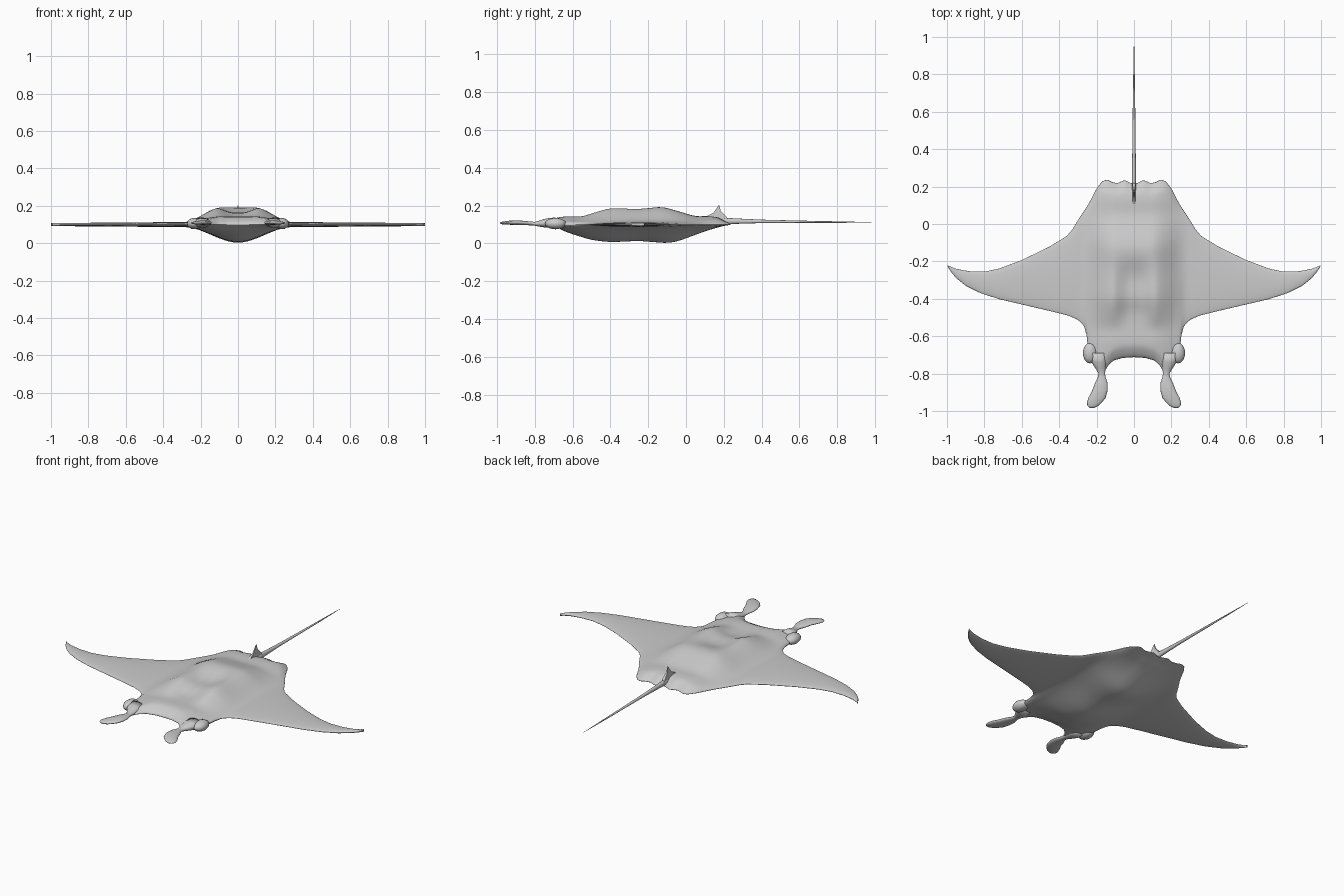
import bpy, bmesh, math

if "Cube" in bpy.data.objects:
    bpy.data.objects.remove(bpy.data.objects["Cube"])

skin = bpy.data.materials.new("grey skin")
skin.diffuse_color = (0.6, 0.6, 0.6, 1)
skin.use_nodes = True
skin.node_tree.nodes["Principled BSDF"].inputs["Base Color"].default_value = skin.diffuse_color


def lerp_table(table, t):
    """Piecewise linear lookup in (position, value) pairs."""
    if t <= table[0][0]:
        return table[0][1]
    for (a, p), (b, q) in zip(table, table[1:]):
        if t <= b:
            return p + (q - p) * (t - a) / (b - a)
    return table[-1][1]


def smooth_table(table, t, r=0.025):
    return sum(lerp_table(table, t + k * r / 2) for k in (-2, -1, 0, 1, 2)) / 5


def smoothstep(a, b, t):
    t = max(0, min(1, (t - a) / (b - a)))
    return t * t * (3 - 2 * t)


def finish(name, bm):
    bmesh.ops.remove_doubles(bm, verts=bm.verts, dist=0.0002)
    bmesh.ops.recalc_face_normals(bm, faces=bm.faces)
    mesh = bpy.data.meshes.new(name)
    bm.to_mesh(mesh)
    bm.free()
    mesh.shade_smooth()
    mesh.materials.append(skin)
    obj = bpy.data.objects.new(name, mesh)
    bpy.context.collection.objects.link(obj)
    return obj


def loft(name, rings, sides=16, side=1):
    """Elliptical rings along y: (y, centre x, centre z, half width, half height)."""
    bm = bmesh.new()
    loops = []
    for y, cx, cz, hw, hh in rings:
        loops.append([bm.verts.new((side * (cx + hw * math.cos(a)), y, cz + hh * math.sin(a)))
                      for a in (2 * math.pi * i / sides for i in range(sides))])
    for p, q in zip(loops, loops[1:]):
        for i in range(sides):
            j = (i + 1) % sides
            bm.faces.new((p[i], p[j], q[j], q[i]))
    bm.faces.new(loops[0])
    bm.faces.new(loops[-1])
    return finish(name, bm)


# Outline of half the body: leading and trailing edge by span
LEAD = [(0, -.712), (.06, -.716), (.11, -.73), (.14, -.76), (.155, -.785), (.19, -.785),
        (.215, -.745), (.24, -.72), (.249, -.63), (.256, -.575), (.27, -.54), (.30, -.512),
        (.35, -.49), (.45, -.465), (.6, -.43), (.72, -.402), (.82, -.37), (.9, -.33),
        (.95, -.29), (.98, -.255), (1, -.22)]
TRAIL = [(0, .215), (.02, .22), (.05, .235), (.09, .218), (.12, .225), (.145, .238), (.17, .228),
         (.2, .19), (.225, .14), (.25, .095), (.3, .02), (.33, -.03), (.36, -.065), (.45, -.12),
         (.6, -.193), (.72, -.238), (.8, -.255), (.88, -.253), (.95, -.24), (1, -.22)]
# Height of the back and depth of the belly along the body
BACK = [(-.79, .01), (-.7, .03), (-.62, .035), (-.56, .028), (-.48, .055), (-.4, .078),
        (-.25, .07), (-.12, .078), (0, .045), (.05, .03), (.12, .035), (.18, .03), (.24, .008)]
BELLY = [(-.79, .0), (-.7, .005), (-.62, .035), (-.5, .068), (-.4, .078), (-.25, .07),
         (-.1, .083), (-.05, .076), (.1, .025), (.2, 0)]


def heights(x, y, edge, v):
    ax = abs(x)
    wing = (.016 - .008 * ax) * math.sqrt(max(0, 4 * v * (1 - v)))
    rim = math.sqrt(max(0, min(1, edge / .06)))
    # two ridges diverging toward the head, with a shallow valley between
    valley = .028 * smoothstep(-.15, -.32, y) * smoothstep(-.58, -.45, y)
    valley *= 1 - smoothstep(.02, .13, ax)
    top = smooth_table(BACK, y) * (1 - smoothstep(.09, .29, ax)) - valley
    low = smooth_table(BELLY, y) * (1 - smoothstep(.0, .29, ax))
    return .1 + wing + rim * top, .1 - wing - rim * low


# Body and wings as one skin
COLS, ROWS = 160, 44
bm = bmesh.new()
upper, lower = [], []
for i in range(COLS + 1):
    s = 2 * i / COLS - 1
    x = math.copysign(.6 * abs(s) + .4 * (1 - (1 - abs(s)) ** 2) * abs(s), s)
    y0, y1 = lerp_table(LEAD, abs(x)), lerp_table(TRAIL, abs(x))
    up, lo = [], []
    for j in range(ROWS + 1):
        v = (1 - math.cos(math.pi * j / ROWS)) / 2
        y = y0 + (y1 - y0) * v
        zt, zb = heights(x, y, min(y - y0, y1 - y), v)
        up.append(bm.verts.new((x, y, zt)))
        lo.append(up[-1] if j in (0, ROWS) else bm.verts.new((x, y, max(zb, 0))))
    upper.append(up)
    lower.append(lo)
for grid in (upper, lower):
    for p, q in zip(grid, grid[1:]):
        for j in range(ROWS):
            bm.faces.new((p[j], q[j], q[j + 1], p[j + 1]))
finish("body_and_wings", bm)

# Paired head lobes, with an eye bulge at each side of the head
LOBE = [(-.69, .195, .11, .05, .028), (-.74, .187, .108, .04, .024), (-.775, .178, .105, .026, .016),
        (-.80, .172, .104, .017, .010), (-.82, .172, .106, .021, .010), (-.85, .175, .108, .034, .011),
        (-.89, .182, .11, .041, .012), (-.93, .198, .11, .046, .011), (-.955, .212, .109, .04, .009),
        (-.972, .22, .108, .029, .007), (-.983, .225, .108, .012, .003)]
for side, label in ((1, "right"), (-1, "left")):
    loft("head_lobe_" + label, LOBE, side=side)
    bulge = []
    for k in range(11):
        a = math.pi * k / 10
        r = max(math.sin(a), .02)
        bulge.append((-.69 - .055 * math.cos(a), .235, .105, .038 * r, .03 * r))
    loft("eye_bulge_" + label, bulge, side=side)

# Whip tail
loft("tail", [(.1, 0, .115, .008, .012), (.2, 0, .118, .012, .018), (.27, 0, .118, .011, .014),
              (.4, 0, .117, .009, .009), (.6, 0, .115, .007, .006), (.8, 0, .113, .004, .004),
              (.98, 0, .112, .0008, .0008)], sides=12)

# Small pointed fin at the tail root
FIN = [(.09, .125), (.10, .14), (.145, .162), (.175, .205), (.184, .172), (.215, .14), (.225, .12)]
bm = bmesh.new()
rims = [[bm.verts.new((sx * (.009 if z < .15 else .004 if z < .2 else .001), y, z)) for y, z in FIN]
        for sx in (-1, 1)]
for rim in rims:
    bm.faces.new(rim)
for i in range(len(FIN)):
    j = (i + 1) % len(FIN)
    bm.faces.new((rims[0][i], rims[0][j], rims[1][j], rims[1][i]))
fin = finish("dorsal_fin", bm)
fin.data.shade_flat()
